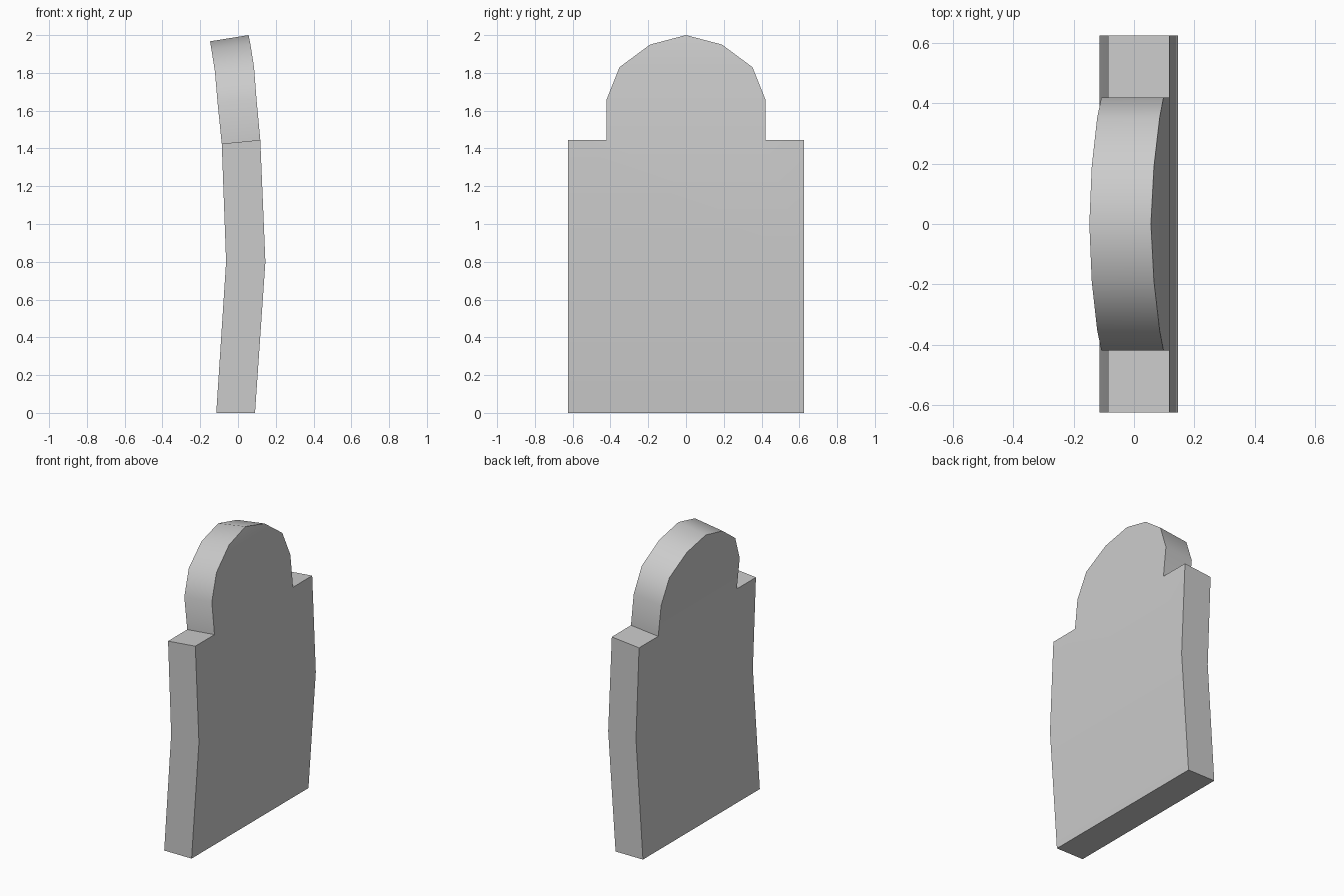
import bpy
import bmesh
import math

cube = bpy.data.objects.get("Cube")
if cube:
    bpy.data.objects.remove(cube, do_unlink=True)

stone = bpy.data.materials.new("grey stone")
stone.use_nodes = True
colour = (0.6, 0.6, 0.6, 1)
stone.diffuse_color = colour
stone.node_tree.nodes["Principled BSDF"].inputs["Base Color"].default_value = colour

# Bent slab cross-sections: half width, left (x, z), right (x, z)
rows = [
    (0.625, (-0.115, 0.0), (0.09, 0.0)),
    (0.625, (-0.063, 0.8), (0.145, 0.8)),
    (0.625, (-0.086, 1.425), (0.118, 1.445)),
    (0.42, (-0.086, 1.425), (0.118, 1.445)),
    (0.42, (-0.108, 1.64), (0.098, 1.66)),
    (0.352, (-0.122, 1.805), (0.085, 1.83)),
    (0.19, (-0.14, 1.92), (0.066, 1.95)),
    (0.0, (-0.148, 1.967), (0.056, 2.0)),
]

bm = bmesh.new()


def side(index):
    """Vertex pairs (-y, +y) up one broad face; the apex is shared."""
    pairs = []
    for row in rows:
        w, (x, z) = row[0], row[index]
        a = bm.verts.new((x, -w, z))
        pairs.append((a, bm.verts.new((x, w, z)) if w else a))
    return pairs


def broad_face(p):
    bm.faces.new((p[0][0], p[0][1], p[1][1], p[1][0]))
    # The band under the shoulders also carries the dome's base corners
    bm.faces.new((p[1][0], p[1][1], p[2][1], p[3][1], p[3][0], p[2][0]))
    for low, high in zip(p[3:-1], p[4:]):
        bm.faces.new(list(dict.fromkeys((low[0], low[1], high[1], high[0]))))


left, right = side(1), side(2)
broad_face(left)
broad_face(right)

# Rim around the whole outline
outline = [[p[0] for p in s] + [p[1] for p in reversed(s[:-1])]
           for s in (left, right)]
count = len(outline[0])
for i in range(count):
    j = (i + 1) % count
    bm.faces.new((outline[0][i], outline[0][j], outline[1][j], outline[1][i]))

bmesh.ops.recalc_face_normals(bm, faces=bm.faces)
mesh = bpy.data.meshes.new("headstone")
bm.to_mesh(mesh)
bm.free()
mesh.materials.append(stone)
headstone = bpy.data.objects.new("headstone", mesh)
bpy.context.collection.objects.link(headstone)

# Smooth dome rim, crisp corners
bpy.ops.object.select_all(action="DESELECT")
headstone.select_set(True)
bpy.context.view_layer.objects.active = headstone
bpy.ops.object.shade_smooth_by_angle(angle=math.radians(40))
